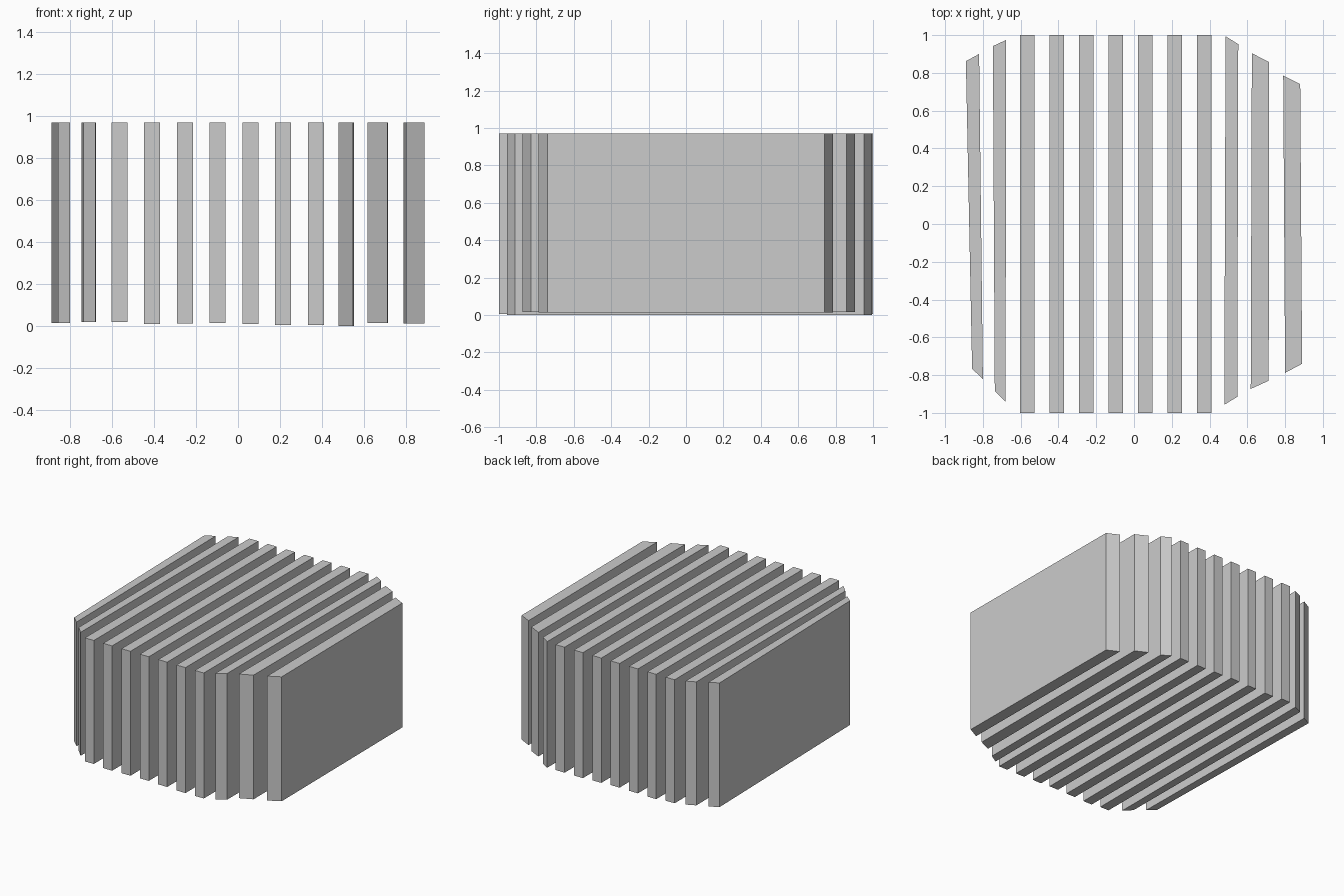
import bpy
import bmesh

if "Cube" in bpy.data.objects:
    bpy.data.objects.remove(bpy.data.objects["Cube"])

TOP = 0.97


def slat(name, outline, bottom):
    """Upright slat: plan outline extruded from its bottom height to the common top."""
    bm = bmesh.new()
    face = bm.faces.new([bm.verts.new((x, y, bottom)) for x, y in outline])
    ext = bmesh.ops.extrude_face_region(bm, geom=[face])
    verts = [v for v in ext["geom"] if isinstance(v, bmesh.types.BMVert)]
    bmesh.ops.translate(bm, verts=verts, vec=(0, 0, TOP - bottom))
    bmesh.ops.recalc_face_normals(bm, faces=bm.faces)
    mesh = bpy.data.meshes.new(name)
    bm.to_mesh(mesh)
    bm.free()
    obj = bpy.data.objects.new(name, mesh)
    bpy.context.collection.objects.link(obj)


# Seven straight middle slats, evenly spaced, with slightly uneven undersides
for i, bottom in enumerate((0.02, 0.01, 0.013, 0.015, 0.01, 0.005, 0.005)):
    x = -0.565 + i * 0.156
    slat(f"middle_slat_{i + 1}",
         [(x - 0.038, -1), (x + 0.038, -1), (x + 0.038, 1), (x - 0.038, 1)], bottom)

# Shorter side slats with bevelled ends: front left, front right, back right, back left
slat("left_outer_slat",
     [(-0.857, -0.767), (-0.80, -0.82), (-0.82, 0.90), (-0.89, 0.862)], 0.015)
slat("left_inner_slat",
     [(-0.737, -0.883), (-0.68, -0.942), (-0.677, 0.974), (-0.747, 0.942)], 0.02)
slat("right_inner_slat",
     [(0.478, -0.957), (0.547, -0.915), (0.552, 0.952), (0.485, 0.994)], 0.0)
slat("right_middle_slat",
     [(0.618, -0.873), (0.713, -0.83), (0.716, 0.857), (0.624, 0.904)], 0.015)
slat("right_outer_slat",
     [(0.80, -0.788), (0.89, -0.74), (0.88, 0.74), (0.79, 0.786)], 0.013)
